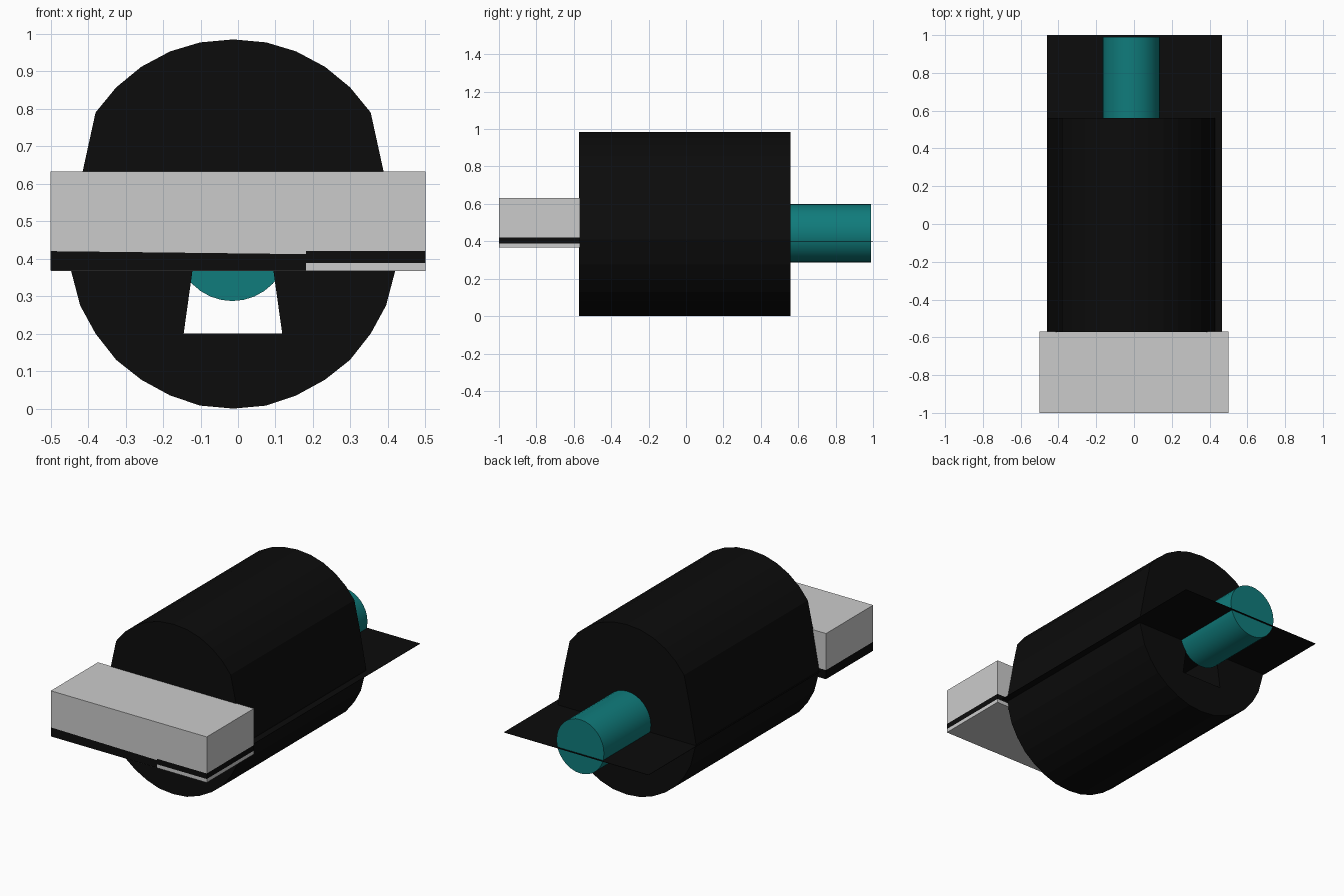
import bpy, bmesh, math

if "Cube" in bpy.data.objects:
    bpy.data.objects.remove(bpy.data.objects["Cube"])


def material(name, rgb):
    m = bpy.data.materials.new(name)
    m.diffuse_color = (*rgb, 1)
    m.use_nodes = True
    m.node_tree.nodes["Principled BSDF"].inputs["Base Color"].default_value = m.diffuse_color
    return m


BLACK = material("black", (0.0035, 0.0035, 0.0035))
TEAL = material("teal", (0.005, 0.2, 0.2))


def prism(name, profile, y0, y1, mat=None):
    """Extrude an (x, z) outline along y."""
    bm = bmesh.new()
    face = bm.faces.new([bm.verts.new((x, y0, z)) for x, z in profile])
    out = bmesh.ops.extrude_face_region(bm, geom=[face])
    verts = [v for v in out["geom"] if isinstance(v, bmesh.types.BMVert)]
    bmesh.ops.translate(bm, verts=verts, vec=(0, y1 - y0, 0))
    bmesh.ops.recalc_face_normals(bm, faces=bm.faces)
    me = bpy.data.meshes.new(name)
    bm.to_mesh(me)
    bm.free()
    ob = bpy.data.objects.new(name, me)
    bpy.context.collection.objects.link(ob)
    if mat:
        me.materials.append(mat)
    return ob


def box(name, x0, x1, y0, y1, z0, z1, mat=None):
    return prism(name, [(x0, z0), (x1, z0), (x1, z1), (x0, z1)], y0, y1, mat)


def smooth(ob):
    bpy.ops.object.select_all(action="DESELECT")
    bpy.context.view_layer.objects.active = ob
    ob.select_set(True)
    bpy.ops.object.shade_smooth_by_angle()


# Barrel: mirrored half outline with flattened upper flanks
CX = -0.013
half = [(0.088, 0.977), (0.168, 0.953), (0.245, 0.912), (0.312, 0.857),
        (0.367, 0.79), (0.402, 0.63), (0.443, 0.41), (0.433, 0.37), (0.408, 0.275),
        (0.367, 0.2), (0.312, 0.13), (0.245, 0.077), (0.168, 0.035), (0.088, 0.008)]
outline = ([(CX, 0.985)] + [(CX + x, z) for x, z in half] + [(CX, 0.0)]
           + [(CX - x, z) for x, z in reversed(half)])
barrel = prism("barrel", outline, -0.573, 0.56, BLACK)

# Tapered tunnel running through the barrel
cutter = prism("tunnel_cutter", [(-0.145, 0.2), (0.118, 0.2), (0.09, 0.4), (-0.117, 0.4)],
               -0.8, 0.8, BLACK)
cutter.hide_render = True
cutter.hide_viewport = True
cut = barrel.modifiers.new("tunnel", "BOOLEAN")
cut.operation = "DIFFERENCE"
cut.solver = "EXACT"
cut.object = cutter

# Thin sheet through the barrel and out of the back
box("base_sheet", -0.46, 0.467, -0.57, 1.0, 0.399, 0.401, BLACK)

# Rear teal rod
N = 32
rod = prism("rear_rod", [(-0.015 + 0.152 * math.cos(2 * math.pi * i / N),
                          0.443 + 0.156 * math.sin(2 * math.pi * i / N)) for i in range(N)],
            0.555, 0.99, TEAL)
smooth(rod)

# Front block; its underside slopes slightly over the dark trim
prism("front_block", [(-0.5, 0.42), (0.182, 0.412), (0.182, 0.42), (0.5, 0.42),
                      (0.5, 0.632), (-0.5, 0.632)], -1.0, -0.568)
prism("trim_left", [(-0.5, 0.368), (0.182, 0.368), (0.182, 0.412), (-0.5, 0.42)],
      -1.0, -0.568, BLACK)
box("trim_right", 0.182, 0.5, -1.0, -0.568, 0.388, 0.42, BLACK)

# Grey lower plates
box("lower_plate", 0.182, 0.5, -1.0, -0.568, 0.367, 0.388)
box("bottom_plate", -0.499, 0.182, -0.999, -0.568, 0.367, 0.369)
